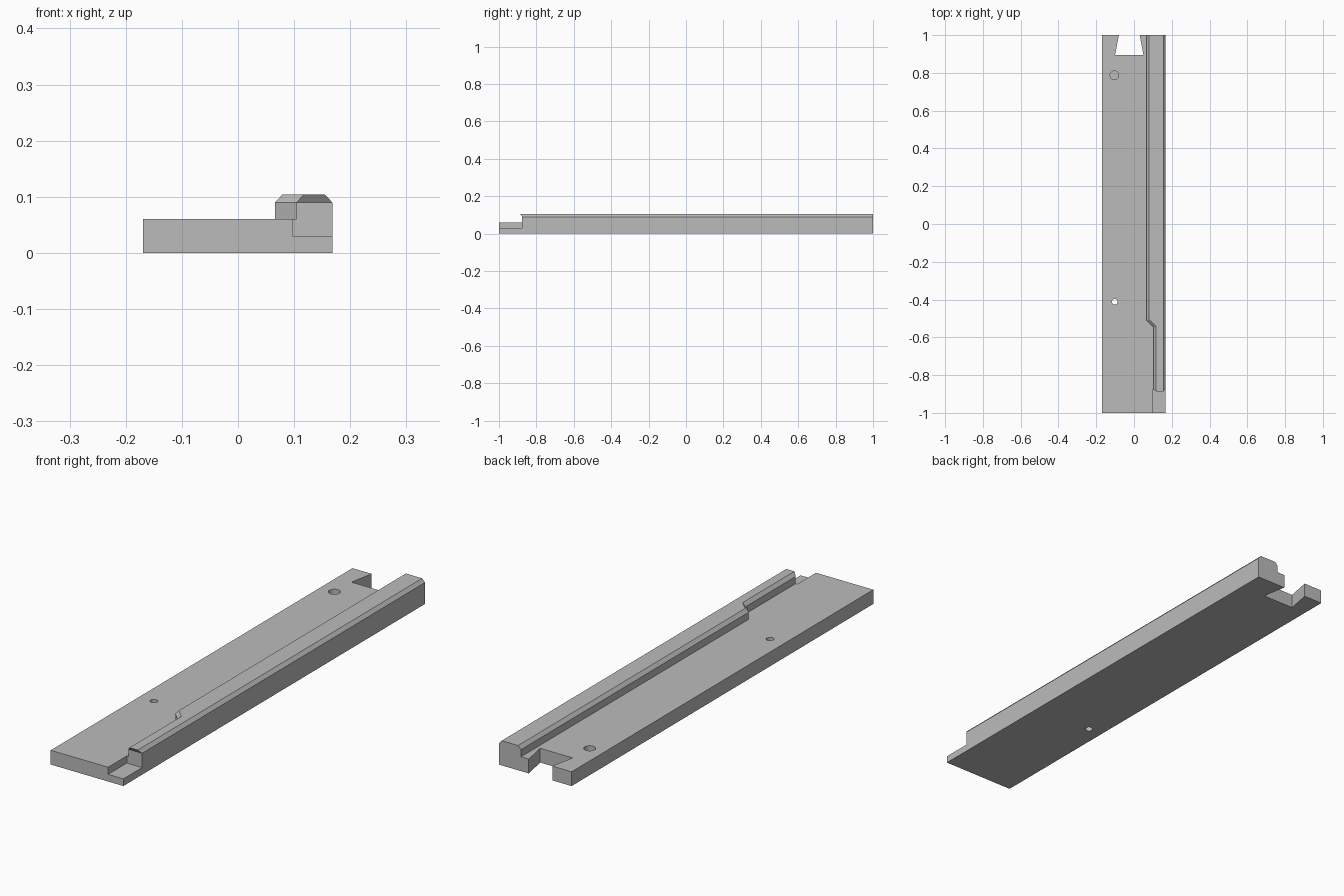
import bpy
import bmesh
import math

cube = bpy.data.objects.get("Cube")
if cube:
    bpy.data.objects.remove(cube, do_unlink=True)

grey = bpy.data.materials.new("machined_grey")
grey.use_nodes = True
colour = (0.5, 0.5, 0.5, 1)
grey.diffuse_color = colour
grey.node_tree.nodes["Principled BSDF"].inputs["Base Color"].default_value = colour

LEFT, RIGHT = -0.169, 0.168
TOP, NOTCH_Z, SHOULDER, CREST = 0.06, 0.03, 0.09, 0.104
NOTCH_Y = -0.876


def loft(name, layers):
    """Solid through stacked outlines, given as (z, points) from low to high."""
    bm = bmesh.new()
    rings = [[bm.verts.new((x, y, z)) for x, y in pts] for z, pts in layers]
    bm.faces.new(rings[0][::-1])
    bm.faces.new(rings[-1])
    n = len(rings[0])
    for low, high in zip(rings, rings[1:]):
        for i in range(n):
            j = (i + 1) % n
            bm.faces.new((low[i], low[j], high[j], high[i]))
    bmesh.ops.recalc_face_normals(bm, faces=bm.faces)
    mesh = bpy.data.meshes.new(name)
    bm.to_mesh(mesh)
    bm.free()
    mesh.materials.append(grey)
    obj = bpy.data.objects.new(name, mesh)
    bpy.context.collection.objects.link(obj)
    return obj


def prism(name, pts, z0, z1):
    return loft(name, [(z0, pts), (z1, pts)])


def box(x0, x1, y0, y1):
    return [(x0, y0), (x1, y0), (x1, y1), (x0, y1)]


def circle(x, y, r, n=32):
    return [(x + r * math.cos(math.tau * i / n), y + r * math.sin(math.tau * i / n))
            for i in range(n)]


def combine(target, tool, operation):
    """Apply a boolean and discard the tool."""
    mod = target.modifiers.new(operation.lower(), 'BOOLEAN')
    mod.operation, mod.solver, mod.object = operation, 'EXACT', tool
    bpy.context.view_layer.update()
    graph = bpy.context.evaluated_depsgraph_get()
    result = bpy.data.meshes.new_from_object(target.evaluated_get(graph))
    target.modifiers.clear()
    target.data = result
    bpy.data.objects.remove(tool, do_unlink=True)


# Base plate
plate = prism("guide_plate", box(LEFT, RIGHT, -1, 1), 0, TOP)

# Front corner step, rear dovetail slot, blind hole and through hole
combine(plate, prism("corner_step", box(0.097, 0.3, -1.1, NOTCH_Y), NOTCH_Z, 0.2), 'DIFFERENCE')
slope = 0.02
slot = [(-0.1, 0.895), (0.05, 0.895), (0.03 - slope, 1.105), (-0.08 + slope, 1.105)]
combine(plate, prism("dovetail_slot", slot, -0.1, 0.2), 'DIFFERENCE')
combine(plate, prism("blind_hole", circle(-0.104, 0.787, 0.023), 0.025, 0.2), 'DIFFERENCE')
combine(plate, prism("through_hole", circle(-0.102, -0.412, 0.015), -0.1, 0.2), 'DIFFERENCE')


# Raised rail with a narrowed front, chamfered long edges and a raked front end
def rail_outline(inset, front):
    wide, narrow, right = 0.066 + inset, 0.104 + inset, RIGHT - inset
    back = inset * 0.4
    return [(narrow, front), (right, front), (right, 1), (wide, 1),
            (wide, -0.51 + back), (narrow, -0.548 + back)]


body = rail_outline(0, NOTCH_Y)
rail = loft("rail", [(0.045, body), (SHOULDER, body), (CREST, rail_outline(0.013, -0.886))])
combine(plate, rail, 'UNION')
